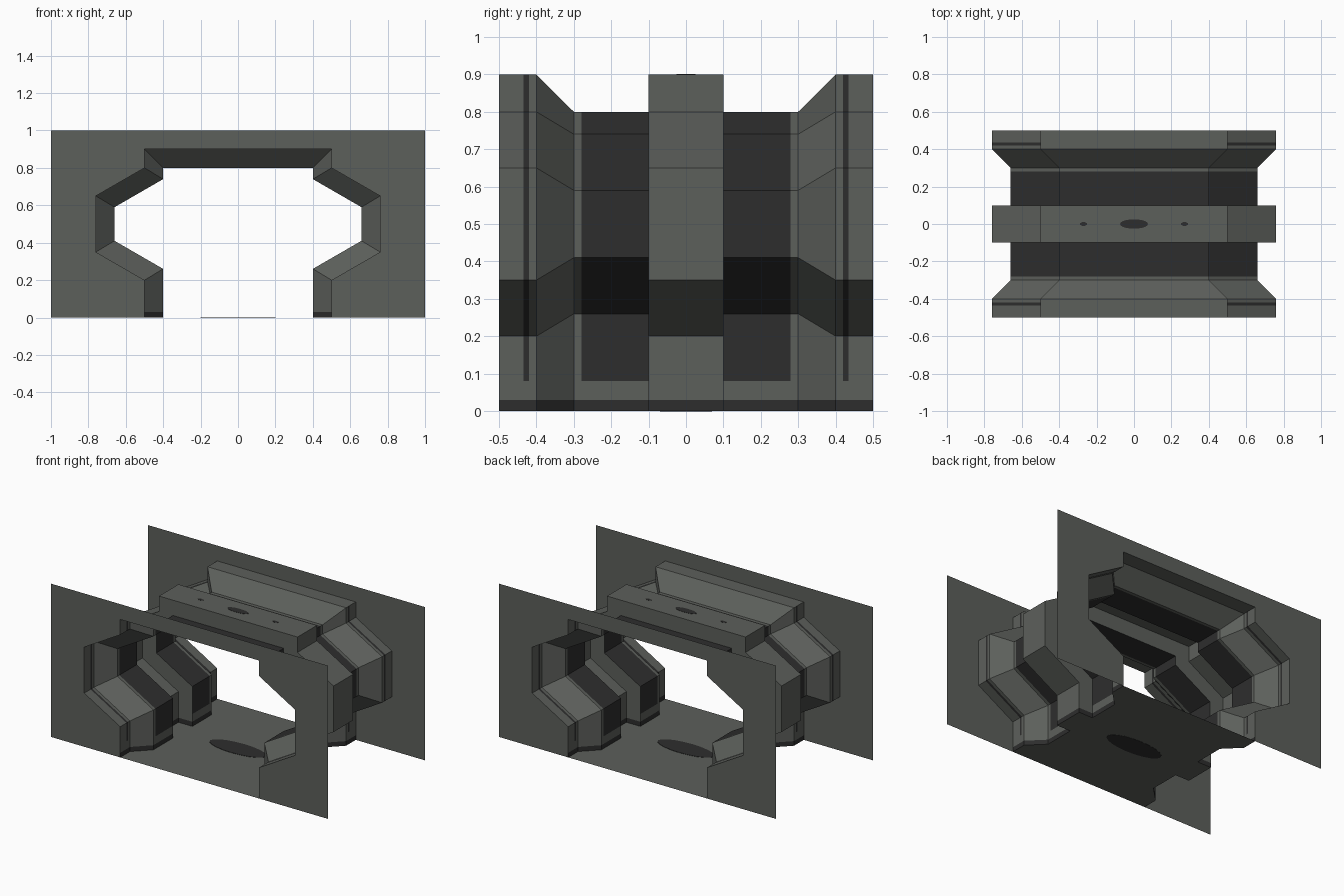
import bpy, bmesh, math

if "Cube" in bpy.data.objects:
    bpy.data.objects.remove(bpy.data.objects["Cube"])


def material(name, rgb):
    m = bpy.data.materials.new(name)
    m.diffuse_color = (*rgb, 1.0)
    m.use_nodes = True
    m.node_tree.nodes["Principled BSDF"].inputs["Base Color"].default_value = m.diffuse_color
    return m


PANEL = material("grey_panel", (0.108, 0.115, 0.105))
DARK = material("dark_panel", (0.027, 0.027, 0.027))


def finish(name, bm):
    mesh = bpy.data.meshes.new(name)
    bm.to_mesh(mesh)
    bm.free()
    mesh.materials.append(PANEL)
    mesh.materials.append(DARK)
    ob = bpy.data.objects.new(name, mesh)
    bpy.context.collection.objects.link(ob)
    return ob


def arch(half):
    # right side from the floor up, then mirrored down the left side
    return half + [(-x, z) for x, z in reversed(half)]


WIDE = arch([(0.5, 0), (0.5, 0.03), (0.5, 0.08), (0.5, 0.2), (0.76, 0.35),
             (0.76, 0.65), (0.5, 0.8), (0.5, 0.9)])
NARROW = arch([(0.4, 0), (0.4, 0.03), (0.4, 0.08), (0.4, 0.26), (0.66, 0.41),
               (0.66, 0.59), (0.4, 0.74), (0.4, 0.8)])

# cross-sections along the corridor, mirrored front to back
half = [(-0.5, WIDE), (-0.435, WIDE), (-0.42, WIDE), (-0.4, WIDE), (-0.3, NARROW),
        (-0.28, NARROW), (-0.1, NARROW), (-0.1, WIDE)]
SECTIONS = half + [(-y, p) for y, p in reversed(half)]

# corridor walls and ceiling
bm = bmesh.new()
rows = [[bm.verts.new((x, y, z)) for x, z in p] for y, p in SECTIONS]
n = len(WIDE)
for r in range(len(rows) - 1):
    y0, y1 = SECTIONS[r][0], SECTIONS[r + 1][0]
    ym = abs(y0 + y1) / 2
    for i in range(n - 1):
        f = bm.faces.new((rows[r][i], rows[r][i + 1], rows[r + 1][i + 1], rows[r + 1][i]))
        zc = f.calc_center_median().z
        roof = i == n // 2 - 1
        skirting = zc < 0.03
        inset = y1 > y0 and 0.1 < ym < 0.28 and zc > 0.08
        stripe = 0.42 < ym < 0.435 and zc > 0.08 and not roof
        f.material_index = 1 if skirting or inset or stripe else 0
finish("corridor_walls", bm)

# floor following the wall outline
bm = bmesh.new()
for (y0, p0), (y1, p1) in zip(SECTIONS, SECTIONS[1:]):
    if y1 > y0:
        bm.faces.new([bm.verts.new((x, y, 0)) for x, y in
                      ((-p0[0][0], y0), (p0[0][0], y0), (p1[0][0], y1), (-p1[0][0], y1))])
bmesh.ops.remove_doubles(bm, verts=bm.verts, dist=0.0001)
finish("floor", bm)

# flat end walls with the opening cut out
for name, y in (("front_end_wall", -0.5), ("back_end_wall", 0.5)):
    bm = bmesh.new()
    outline = [(1, 0), (1, 1), (-1, 1), (-1, 0)] + WIDE[::-1]
    f = bm.faces.new([bm.verts.new((x, y, z)) for x, z in outline])
    f.normal_update()
    if f.normal.y * y < 0:
        f.normal_flip()
    bmesh.ops.triangulate(bm, faces=bm.faces[:])
    finish(name, bm)


# thin dark stains on the floor and on the middle rib
def stain(name, x, z, rx, ry):
    bm = bmesh.new()
    bmesh.ops.create_cone(bm, cap_ends=True, segments=20, radius1=1, radius2=1, depth=0.003)
    for v in bm.verts:
        v.co.x, v.co.y, v.co.z = v.co.x * rx + x, v.co.y * ry, v.co.z + z
    for f in bm.faces:
        f.material_index = 1
    finish(name, bm)


stain("floor_stain", 0, 0.0005, 0.2, 0.07)
stain("ceiling_stain", 0, 0.9, 0.075, 0.025)
for side in (-1, 1):
    stain("small_ceiling_stain", side * 0.27, 0.9, 0.02, 0.01)
